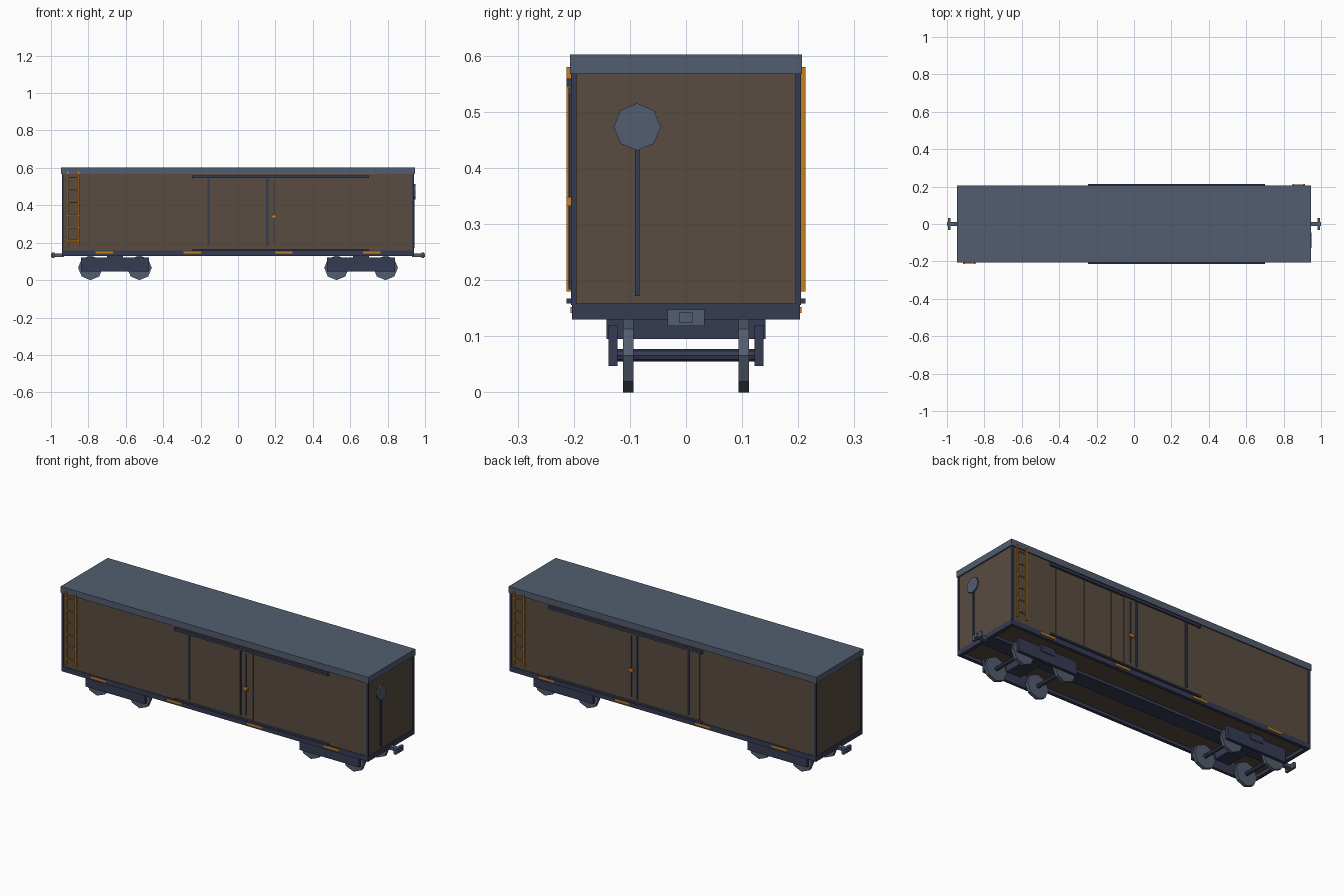
import bpy, math

cube = bpy.data.objects.get("Cube")
if cube:
    bpy.data.objects.remove(cube, do_unlink=True)


def material(name, rgb):
    m = bpy.data.materials.new(name)
    m.use_nodes = True
    m.diffuse_color = (*rgb, 1)
    m.node_tree.nodes["Principled BSDF"].inputs["Base Color"].default_value = (*rgb, 1)
    return m


SLATE = material("slate_grey", (0.085, 0.110, 0.158))
BROWN = material("dull_brown", (0.100, 0.072, 0.052))
NAVY = material("dark_navy", (0.037, 0.044, 0.084))
ORANGE = material("orange", (0.58, 0.21, 0.01))


def box(name, x, y, z, mat):
    """Box from (min, max) ranges along each axis."""
    lo, hi = zip(x, y, z)
    bpy.ops.mesh.primitive_cube_add(size=1, location=[(a + b) / 2 for a, b in zip(lo, hi)])
    ob = bpy.context.object
    ob.name = name
    for v in ob.data.vertices:
        for i in range(3):
            v.co[i] *= abs(hi[i] - lo[i])
    ob.data.materials.append(mat)
    return ob


def prism(name, radius, depth, loc, axis, mat, sides=8):
    """Flat-sided disc or rod along x or y, with a corner at the top."""
    rot = (math.pi / 2, 0, 0) if axis == "y" else (0, math.pi / 2, 0)
    bpy.ops.mesh.primitive_cylinder_add(vertices=sides, radius=radius, depth=depth,
                                        location=loc, rotation=rot)
    ob = bpy.context.object
    ob.name = name
    ob.data.materials.append(mat)
    return ob


def around(c, half):
    return (c - half, c + half)


# Body and roof
box("body", around(0, 0.938), around(0, 0.2), (0.148, 0.57), BROWN)
box("roof", around(0, 0.946), around(0, 0.207), (0.567, 0.602), SLATE)

# Underframe
box("centre_sill", around(0, 0.935), around(0, 0.045), (0.132, 0.15), NAVY)
for s in (-1, 1):
    box("side_sill", around(0, 0.942), around(s * 0.194, 0.009), (0.13, 0.158), NAVY)
    box("end_sill", around(s * 0.932, 0.01), around(0, 0.2), (0.13, 0.158), NAVY)
    # Couplers
    box("coupler_shank", around(s * 0.965, 0.035), around(0, 0.012), (0.124, 0.142), SLATE)
    box("coupler_head", around(s * 0.987, 0.007), around(0, 0.033), (0.118, 0.148), SLATE)

# Side details, the same on both sides
for s in (-1, 1):
    side = "front" if s < 0 else "back"
    for e in (-1, 1):
        box(side + "_corner_post", around(e * 0.936, 0.006), around(s * 0.2, 0.005),
            (0.156, 0.568), NAVY)
        for x in (0.31, 0.48, 0.66):
            box(side + "_panel_seam", around(e * x, 0.002), around(s * 0.2, 0.001),
                (0.158, 0.567), BROWN)
    # Sliding door with its rails, stiles and latch
    box(side + "_door", (-0.225, 0.235), around(s * 0.2, 0.004), (0.17, 0.55), BROWN)
    box(side + "_top_rail", (-0.245, 0.7), around(s * 0.206, 0.007), (0.545, 0.559), NAVY)
    box(side + "_bottom_rail", (-0.245, 0.7), around(s * 0.206, 0.007), (0.158, 0.167), NAVY)
    for x in (-0.158, 0.157):
        box(side + "_door_stile", around(x, 0.006), around(s * 0.204, 0.005),
            (0.183, 0.543), NAVY)
    box(side + "_lock_rod", around(0.192, 0.003), around(s * 0.204, 0.004), (0.19, 0.53), NAVY)
    box(side + "_latch", around(0.192, 0.015), around(s * 0.206, 0.007), (0.332, 0.348), ORANGE)
    # Reflector plates on the sill
    for x in (-0.715, -0.245, 0.245, 0.715):
        box(side + "_reflector", around(x, 0.046), around(s * 0.203, 0.003),
            (0.141, 0.152), ORANGE)
    # Ladder at opposite corners
    mid = s * 0.881
    for e in (-1, 1):
        box(side + "_ladder_rail", around(mid + e * 0.029, 0.004), around(s * 0.209, 0.004),
            (0.18, 0.58), ORANGE)
    for i in range(6):
        box(side + "_ladder_rung", around(mid, 0.029), around(s * 0.209, 0.002),
            around(0.213 + i * 0.067, 0.003), ORANGE)

# Hand brake on one end
prism("brake_wheel", 0.042, 0.008, (0.944, -0.087, 0.473), "x", SLATE)
box("brake_rod", around(0.94, 0.004), around(-0.087, 0.004), (0.172, 0.435), NAVY)

# Bogies
for b in (-0.658, 0.658):
    box("bolster", around(b, 0.043), around(0, 0.142), (0.095, 0.133), NAVY)
    for s in (-1, 1):
        box("bogie_side_frame", around(b, 0.182), around(s * 0.13, 0.008),
            (0.047, 0.12), NAVY)
    for e in (-1, 1):
        x = b + e * 0.131
        prism("axle", 0.011, 0.25, (x, 0, 0.066), "y", NAVY)
        for s in (-1, 1):
            prism("wheel", 0.066, 0.018, (x, s * 0.103, 0.066), "y", SLATE)
